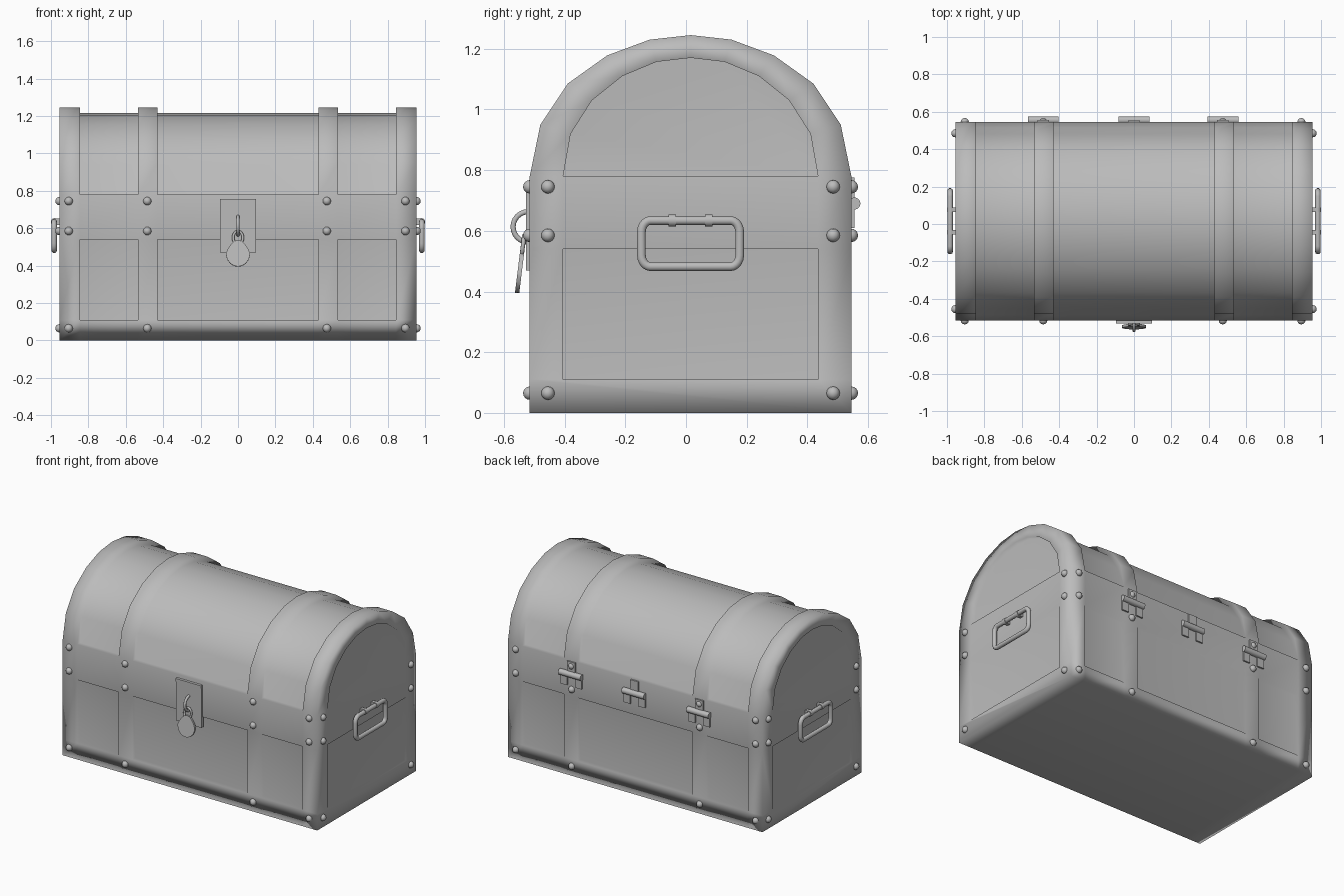
import bpy, bmesh, math
from mathutils import Vector, Matrix

cube = bpy.data.objects.get("Cube")
if cube:
    bpy.data.objects.remove(cube, do_unlink=True)

gray = bpy.data.materials.new("plain_gray")
gray.use_nodes = True
COLOR = (0.5, 0.5, 0.5, 1)
gray.diffuse_color = COLOR
gray.node_tree.nodes["Principled BSDF"].inputs["Base Color"].default_value = COLOR

CY = 0.015          # depth centre of the chest body
HALF = 0.53         # half depth
END = 0.955         # half length
FRONT, BACK = CY - HALF, CY + HALF
RECESS = 0.03


def finish(name, bm, smooth=True, angle=None):
    bmesh.ops.recalc_face_normals(bm, faces=bm.faces)
    mesh = bpy.data.meshes.new(name)
    bm.to_mesh(mesh)
    bm.free()
    obj = bpy.data.objects.new(name, mesh)
    bpy.context.collection.objects.link(obj)
    mesh.materials.append(gray)
    for p in mesh.polygons:
        p.use_smooth = smooth
    if angle:
        mesh.set_sharp_from_angle(angle=math.radians(angle))
    return obj


def add_box(bm, lo, hi):
    lo, hi = Vector(lo), Vector(hi)
    m = Matrix.Translation((lo + hi) / 2) @ Matrix.Diagonal((hi - lo).to_4d())
    bmesh.ops.create_cube(bm, size=1, matrix=m)


def add_rod(bm, center, radius, length, axis):
    rot = Vector((0, 0, 1)).rotation_difference(Vector(axis)).to_matrix().to_4x4()
    bmesh.ops.create_cone(bm, cap_ends=True, segments=16, radius1=radius, radius2=radius,
                          depth=length, matrix=Matrix.Translation(center) @ rot)


def tube(name, points, radius, closed=True):
    curve = bpy.data.curves.new(name, "CURVE")
    curve.dimensions = "3D"
    curve.bevel_depth = radius
    curve.bevel_resolution = 3
    curve.use_fill_caps = not closed
    spline = curve.splines.new("POLY")
    spline.points.add(len(points) - 1)
    for sp, p in zip(spline.points, points):
        sp.co = (*p, 1)
    spline.use_cyclic_u = closed
    spline.use_smooth = True
    curve.materials.append(gray)
    obj = bpy.data.objects.new(name, curve)
    bpy.context.collection.objects.link(obj)


# Chest body: arched section swept along x, with sunken panels between the straps
def arch(half, peak):
    return [(-y, z) for y, z in half] + [(0, peak)] + [(y, z) for y, z in reversed(half)]


outer = arch([(HALF, 0), (HALF, .11), (HALF, .54), (HALF, .78), (.495, .95),
              (.405, 1.085), (.275, 1.178), (.135, 1.23)], 1.245)
inner = arch([(.42, .11), (.42, .54), (.42, .78), (.395, .92), (.325, 1.03),
              (.225, 1.11), (.112, 1.157)], 1.17)
stations = [-END, -.845, -.535, -.43, .43, .535, .845, END]
n = len(outer)

bm = bmesh.new()
rings = [[bm.verts.new((x, CY + y, z)) for y, z in outer] for x in stations]
panels = []
for s in range(len(stations) - 1):
    strips = [bm.faces.new((rings[s][i], rings[s][(i + 1) % n],
                            rings[s + 1][(i + 1) % n], rings[s + 1][i])) for i in range(n)]
    if s % 2:
        panels += [[strips[1]], strips[3:n - 4], [strips[n - 3]]]

end_panels = []
for ring, x in ((rings[0], -END), (rings[-1], END)):
    q = [bm.verts.new((x, CY + y, z)) for y, z in inner]
    for i in range(len(q) - 1):
        bm.faces.new((ring[i + 1], ring[i + 2], q[i + 1], q[i]))
    bm.faces.new((ring[0], ring[1], q[0], q[-1], ring[-2], ring[-1]))
    bm.faces.new((q[1], q[2], q[-3], q[-2]))
    end_panels.append(bm.faces.new((q[0], q[1], q[-2], q[-1])))
    end_panels.append(bm.faces.new(q[2:-2]))
bmesh.ops.recalc_face_normals(bm, faces=bm.faces)


def sink(faces, direction):
    geom = bmesh.ops.extrude_face_region(bm, geom=faces)["geom"]
    bmesh.ops.delete(bm, geom=[f for f in faces if f.is_valid], context="FACES_ONLY")
    for v in geom:
        if isinstance(v, bmesh.types.BMVert):
            v.co -= direction(v.co).normalized() * RECESS


for group in panels:
    sink(group, lambda c: Vector((0, c.y - CY, max(c.z - .78, 0))))
for face in end_panels:
    sink([face], lambda c: Vector((c.x, 0, 0)))
body = finish("chest_body", bm)
body.modifiers.new("soft_normals", "WEIGHTED_NORMAL")

# Rivets along the straps and the corners
bm = bmesh.new()
spots = []
for z in (.065, .585, .745):
    for side in (-1, 1):
        spots += [(x, CY + side * HALF, z) for x in (-.905, -.485, .475, .895)]
        spots += [(side * END, CY + y, z) for y in (-.47, .47)]
for p in spots:
    bmesh.ops.create_uvsphere(bm, u_segments=12, v_segments=8, radius=.022,
                              matrix=Matrix.Translation(p))
finish("rivets", bm)

# Hinges on the back
for name, x in (("right", -.485), ("middle", 0), ("left", .475)):
    bm = bmesh.new()
    add_box(bm, (x - .03, BACK - .01, .69), (x + .03, BACK + .01, .775))
    for side in (-1, 1):
        add_box(bm, (x + side * .055 - .025, BACK - .01, .61),
                (x + side * .055 + .025, BACK + .01, .69))
    add_rod(bm, (x, BACK + .01, .69), .02, .165, (1, 0, 0))
    finish(name + "_hinge", bm, angle=40)

# Hasp plate with a folded top
bm = bmesh.new()
add_box(bm, (-.095, FRONT - .012, .47), (.095, FRONT + .01, .74))
add_box(bm, (-.095, FRONT - .018, .737), (.095, FRONT + .01, .757))
finish("hasp_plate", bm, smooth=False)

# Staple ring, padlock shackle and hanging padlock
def circle(count):
    return [2 * math.pi * i / count for i in range(count)]


tube("staple_ring", [(0, FRONT - .005 + .05 * math.cos(a), .613 + .05 * math.sin(a))
                     for a in circle(24)], .009)
tilt = Matrix.Translation((0, -.548, .465)) @ Matrix.Rotation(math.radians(-7), 4, "X")
tube("padlock_shackle", [tilt @ Vector((.026 * math.cos(a), 0, .085 + .035 * math.sin(a)))
                         for a in circle(20)], .007)
bm = bmesh.new()
bmesh.ops.create_cone(bm, cap_ends=True, segments=24, radius1=.064, radius2=.064, depth=.014,
                      matrix=Matrix.Rotation(math.pi / 2, 4, "X"))
for v in bm.verts:
    v.co.z *= 1.1
    v.co.x *= 1 - max(v.co.z, 0) * 4
bm.transform(tilt)
finish("padlock", bm, angle=40)

# Carrying handles, each held by two clips
corners = [(.15, .038, 0), (-.15, .038, 90), (-.15, -.038, 180), (.15, -.038, 270)]
for name, side in (("left", 1), ("right", -1)):
    path = []
    for y, z, start in corners:
        for k in range(6):
            a = math.radians(start + 18 * k)
            path.append((side * .983, CY + .88 * y + .03 * math.cos(a),
                         .558 + z + .038 * math.sin(a)))
    tube(name + "_handle", path, .015)
    bm = bmesh.new()
    for y in (-.045, .075):
        add_rod(bm, (side * .98, y, .634), .02, .024, (0, 1, 0))
        xs = sorted((side * (END - .01), side * .985))
        add_box(bm, (xs[0], y - .012, .617), (xs[1], y + .012, .652))
    finish(name + "_handle_clips", bm, angle=40)
